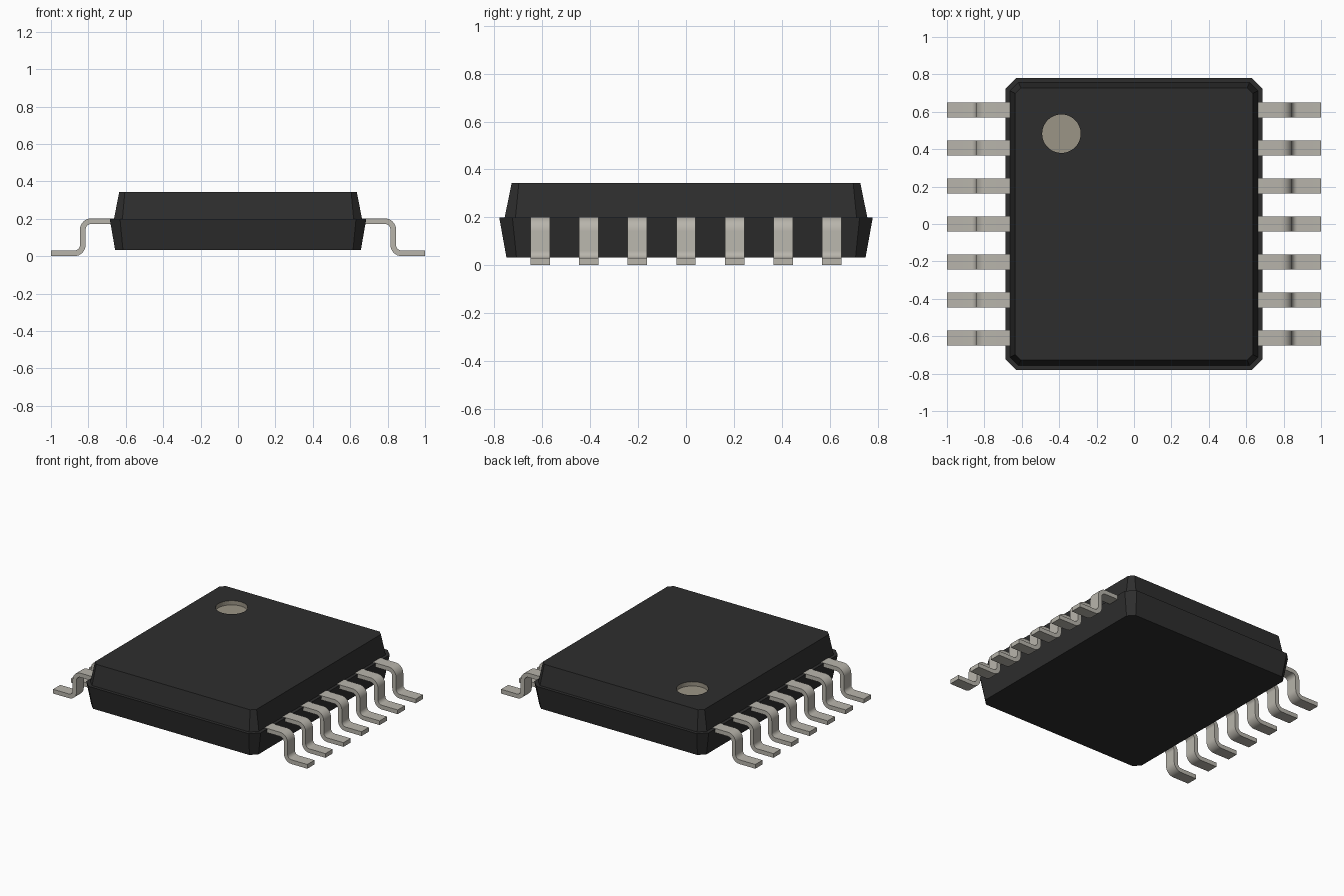
import bpy, bmesh
from math import sin, cos, pi, radians
from mathutils import Matrix

if "Cube" in bpy.data.objects:
    bpy.data.objects.remove(bpy.data.objects["Cube"], do_unlink=True)


def material(name, colour):
    m = bpy.data.materials.new(name)
    m.use_nodes = True
    m.diffuse_color = (*colour, 1)
    m.node_tree.nodes["Principled BSDF"].inputs["Base Color"].default_value = (*colour, 1)
    return m


black = material("black_plastic", (0.027, 0.027, 0.027))
tan = material("marker_tan", (0.33, 0.30, 0.24))
metal = material("lead_metal", (0.48, 0.46, 0.41))


def finish(bm, name, mats):
    bmesh.ops.recalc_face_normals(bm, faces=bm.faces)
    me = bpy.data.meshes.new(name)
    bm.to_mesh(me)
    bm.free()
    for m in mats:
        me.materials.append(m)
    ob = bpy.data.objects.new(name, me)
    bpy.context.collection.objects.link(ob)
    return ob


def loft(bm, a, b):
    n = len(a)
    return [bm.faces.new((a[i], a[(i + 1) % n], b[(i + 1) % n], b[i])) for i in range(n)]


def edges_of(bm, ring):
    return [bm.edges.get((ring[i - 1], ring[i])) for i in range(len(ring))]


# Body: stacked rectangles with cut corners (half x, half y, cut, z)
bm = bmesh.new()
levels = [(0.657, 0.75, 0.042, 0.033), (0.686, 0.78, 0.055, 0.2),
          (0.663, 0.757, 0.045, 0.2), (0.635, 0.728, 0.03, 0.343)]
rings = []
for hx, hy, c, z in levels:
    outline = [(hx, c - hy), (hx, hy - c), (hx - c, hy), (c - hx, hy),
               (-hx, hy - c), (-hx, c - hy), (c - hx, -hy), (hx - c, -hy)]
    rings.append([bm.verts.new((x, y, z)) for x, y in outline])
bm.faces.new(rings[0])
for lower, upper in zip(rings, rings[1:]):
    loft(bm, lower, upper)

# Round pin-one recess sunk into the top face
SIDES, top_z, depth = 48, levels[-1][3], 0.03
rim, floor = [[bm.verts.new((-0.388 + 0.103 * cos(2 * pi * i / SIDES),
                             0.483 + 0.103 * sin(2 * pi * i / SIDES), z))
               for i in range(SIDES)] for z in (top_z, top_z - depth)]
recess = loft(bm, rim, floor) + [bm.faces.new(floor)]
for f in recess:
    f.material_index = 1
bmesh.ops.triangle_fill(bm, use_beauty=True,
                        edges=edges_of(bm, rings[-1]) + edges_of(bm, rim))
body = finish(bm, "chip_body", [black, tan])

# Gull-wing lead: strip profile offset to either side of its centre line
T, R, WIDTH, STEPS = 0.03, 0.045, 0.081, 8
HIGH, LOW, SHANK = 0.187, 0.015, 0.83


def lead_side(offset):
    pts = [(0.64, HIGH + offset)]
    for i in range(STEPS + 1):
        a = pi / 2 * (1 - i / STEPS)
        pts.append((SHANK - R + (R + offset) * cos(a), HIGH - R + (R + offset) * sin(a)))
    for i in range(STEPS + 1):
        a = pi + pi / 2 * i / STEPS
        pts.append((SHANK + R + (R - offset) * cos(a), LOW + R + (R - offset) * sin(a)))
    return pts + [(1.0, LOW + offset)]


def lead_mesh():
    bm = bmesh.new()
    profile = lead_side(T / 2) + lead_side(-T / 2)[::-1]
    near, far = [[bm.verts.new((x, y, z)) for x, z in profile]
                 for y in (-WIDTH / 2, WIDTH / 2)]
    loft(bm, near, far)
    n = len(profile)
    for ring in (near, far):
        for i in range(n // 2 - 1):
            bm.faces.new((ring[i], ring[i + 1], ring[n - 2 - i], ring[n - 1 - i]))
    return bm


# Seven leads along each side
leads = []
for side, angle in (("left", 0), ("right", pi)):
    for i in range(7):
        bm = lead_mesh()
        bmesh.ops.transform(bm, verts=bm.verts, matrix=Matrix.Translation(
            (0, (i - 3) * 0.203, 0)) @ Matrix.Rotation(angle, 4, "Z"))
        leads.append(finish(bm, f"{side}_lead_{i + 1}", [metal]))

# Smooth the bends and recess wall, keep real corners crisp
bpy.ops.object.select_all(action="DESELECT")
for ob in leads:
    ob.select_set(True)
bpy.context.view_layer.objects.active = leads[0]
bpy.ops.object.shade_smooth_by_angle(angle=radians(30))
